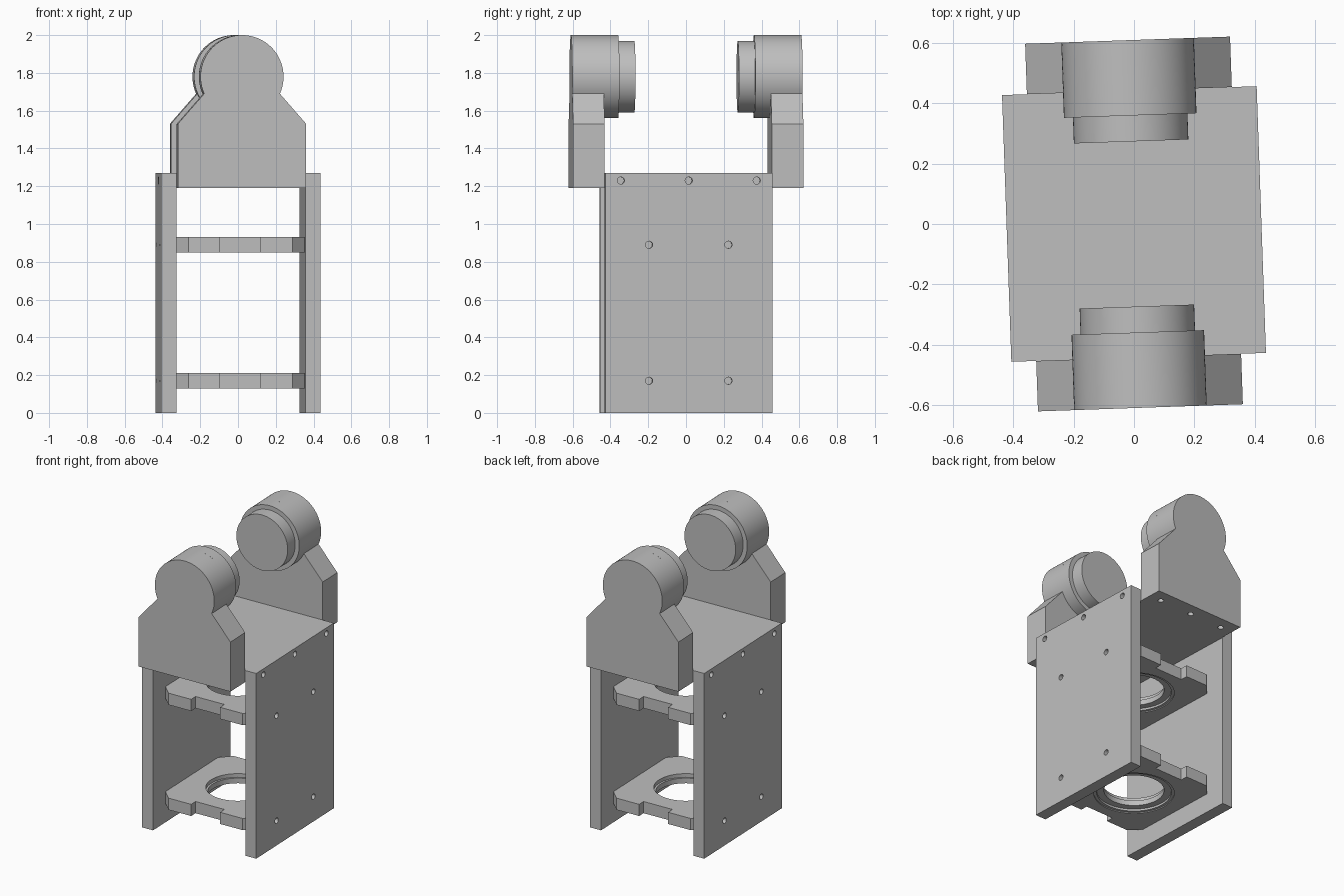
import bpy
import bmesh
from math import sin, cos, pi, radians, atan2
from mathutils import Matrix, Vector

if "Cube" in bpy.data.objects:
    bpy.data.objects.remove(bpy.data.objects["Cube"], do_unlink=True)

TURN = radians(2)          # whole stand sits slightly turned
HALF_W, HALF_D = 0.4225, 0.4425
WALL = 0.08
INNER = HALF_W - WALL
HEIGHT = 1.27
BRACKET_Y = 0.61
AXLE_Z, BOSS_R = 1.78, 0.22
SHELF_Z = (0.17, 0.89)

grey = bpy.data.materials.new("plain_grey")
grey.use_nodes = True
COLOR = (0.52, 0.52, 0.52, 1)
grey.diffuse_color = COLOR
grey.node_tree.nodes["Principled BSDF"].inputs["Base Color"].default_value = COLOR


def make(name, bm):
    bmesh.ops.recalc_face_normals(bm, faces=bm.faces)
    mesh = bpy.data.meshes.new(name)
    bm.to_mesh(mesh)
    bm.free()
    mesh.materials.append(grey)
    obj = bpy.data.objects.new(name, mesh)
    bpy.context.collection.objects.link(obj)
    return obj


def box(name, lo, hi):
    bm = bmesh.new()
    lo, hi = Vector(lo), Vector(hi)
    size = hi - lo
    bmesh.ops.create_cube(bm, size=1, matrix=Matrix.Translation((lo + hi) / 2) @ Matrix.Diagonal((*size, 1)))
    return make(name, bm)


def prism(name, points, offset):
    """Extrude a closed outline along a vector."""
    bm = bmesh.new()
    face = bm.faces.new([bm.verts.new(p) for p in points])
    out = bmesh.ops.extrude_face_region(bm, geom=[face], use_keep_orig=True)
    bmesh.ops.translate(bm, vec=offset, verts=[v for v in out["geom"] if isinstance(v, bmesh.types.BMVert)])
    return make(name, bm)


def lathe(name, profile, place, steps=64):
    """Spin (radius, height) pairs around z, cap both ends, then place."""
    bm = bmesh.new()
    rings = [[bm.verts.new((r * cos(2 * pi * i / steps), r * sin(2 * pi * i / steps), h))
              for i in range(steps)] for r, h in profile]
    for a, b in zip(rings, rings[1:]):
        for i in range(steps):
            j = (i + 1) % steps
            bm.faces.new((a[i], a[j], b[j], b[i]))
    bm.faces.new(rings[0])
    bm.faces.new(rings[-1])
    bmesh.ops.transform(bm, matrix=place, verts=bm.verts)
    return make(name, bm)


def cut(obj, cutters):
    """Subtract the cutters from the part and discard them."""
    bpy.context.view_layer.objects.active = obj
    for c in cutters:
        c.hide_render = True
        mod = obj.modifiers.new("hole", "BOOLEAN")
        mod.operation, mod.solver, mod.object = "DIFFERENCE", "EXACT", c
        bpy.ops.object.modifier_apply(modifier=mod.name)
        bpy.data.objects.remove(c, do_unlink=True)


def drill(place, length):
    return lathe("drill", [(0.019, -length), (0.019, length)], place, 20)


parts = []

# Side plates with screw holes
screws = [(y, HEIGHT - WALL / 2) for y in (-0.36, 0, 0.36)]
screws += [(y, z) for y in (-0.21, 0.21) for z in SHELF_Z]
for side, name in ((1, "left_plate"), (-1, "right_plate")):
    xs = sorted((side * INNER, side * HALF_W))
    plate = box(name, (xs[0], -HALF_D, 0), (xs[1], HALF_D, HEIGHT))
    cut(plate, [drill(Matrix.Translation((side * HALF_W, y, z)) @ Matrix.Rotation(pi / 2, 4, "Y"), 0.1)
                for y, z in screws])
    parts.append(plate)

# Top plate
parts.append(box("top_plate", (-INNER, -HALF_D, HEIGHT - WALL), (INNER, HALF_D, HEIGHT)))

# Shelves: chamfered corners, notched front and back, stepped bearing hole
quarter = [(INNER, 0.30), (0.275, 0.37), (0.107, 0.37), (0.107, 0.32)]
half = quarter + [(-x, y) for x, y in reversed(quarter)]
outline = half + [(-x, -y) for x, y in half]
bore = [(0.25, -0.05), (0.25, -0.034), (0.232, -0.034), (0.232, -0.02),
        (0.187, -0.02), (0.187, 0.015), (0.2, 0.015), (0.2, 0.05)]
for z, name in zip(SHELF_Z, ("lower_shelf", "upper_shelf")):
    shelf = prism(name, [(x, y, z - WALL / 2) for x, y in outline], (0, 0, WALL))
    cut(shelf, [lathe("bore", bore, Matrix.Translation((0, 0, z)))])
    parts.append(shelf)

# Axle brackets: rounded head on sloped shoulders, with a stepped boss facing inward
base = HEIGHT - WALL
start = atan2(1.69 - AXLE_Z, 0.2)
arc = [start + (pi - 2 * start) * i / 48 for i in range(49)]
head = [(BOSS_R * cos(a), AXLE_Z + BOSS_R * sin(a)) for a in arc]
profile = [(-0.34, base), (0.34, base), (0.34, 1.53)] + head + [(-0.34, 1.53)]
thick = BRACKET_Y - HALF_D
for s, end in ((-1, "front"), (1, "back")):
    bracket = prism(end + "_bracket", [(x, s * BRACKET_Y, z) for x, z in profile], (0, -s * thick, 0))
    cut(bracket, [drill(Matrix.Translation((x, s * (BRACKET_Y - thick / 2), base)), 0.08)
                  for x in (-0.25, 0, 0.25)])
    inward = Matrix.Translation((0, 0, AXLE_Z)) @ Matrix.Rotation(-s * pi / 2, 4, "X")
    boss = lathe(end + "_boss", [(BOSS_R, HALF_D), (BOSS_R, 0.36), (0.19, 0.36), (0.19, 0.274)], inward, 96)
    parts += [bracket, boss]

# Shade and turn the finished parts
bpy.ops.object.select_all(action="DESELECT")
for p in parts:
    p.rotation_euler.z = TURN
    p.select_set(True)
bpy.context.view_layer.objects.active = parts[0]
bpy.ops.object.shade_smooth_by_angle(angle=radians(30))
